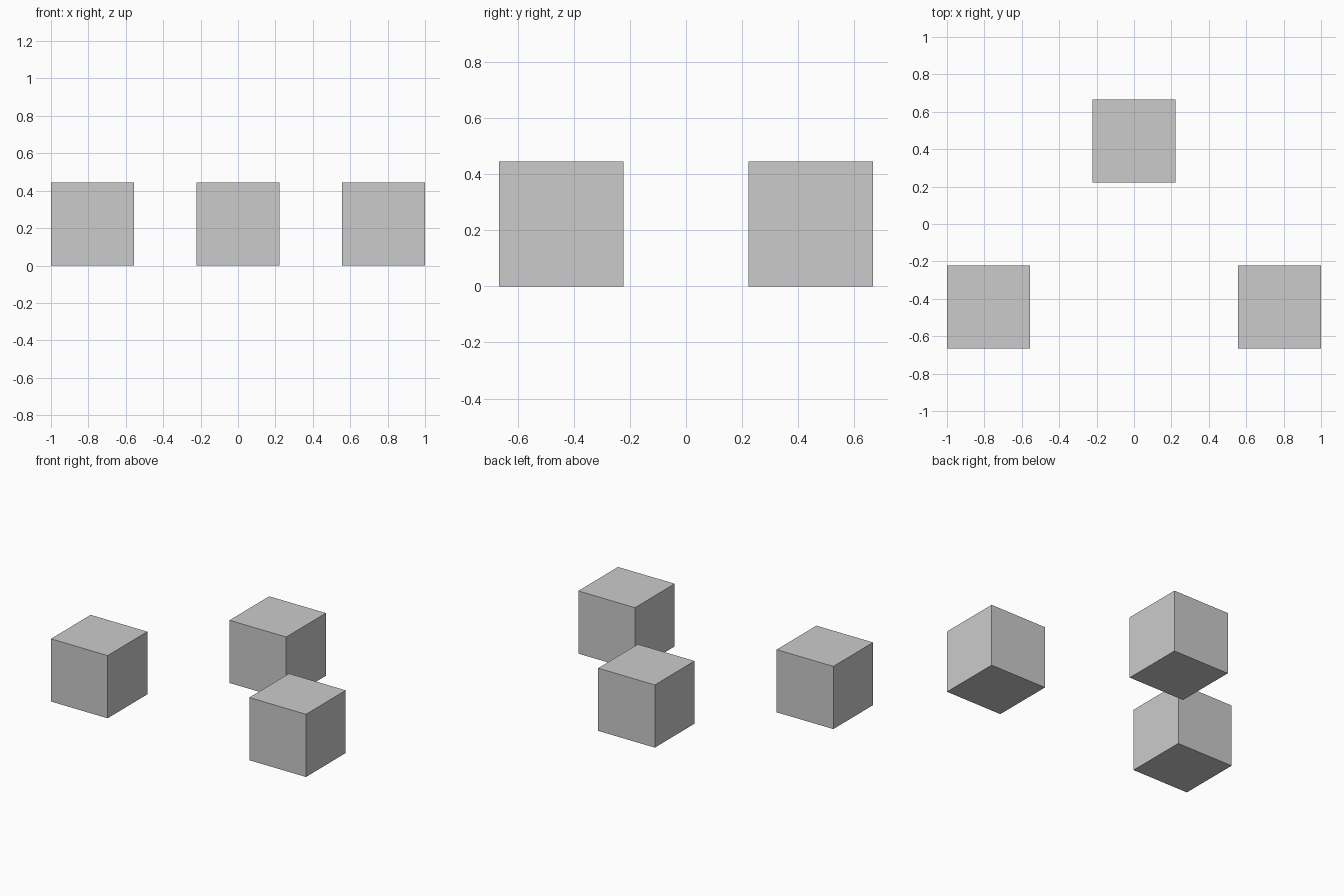
import bpy

if "Cube" in bpy.data.objects:
    bpy.data.objects.remove(bpy.data.objects["Cube"])

SIZE = 4 / 9  # cube edge length

# Three identical cubes arranged in a triangle
cubes = {
    "front_left_cube": (-7 / 9, -4 / 9),
    "front_right_cube": (7 / 9, -4 / 9),
    "back_cube": (0, 4 / 9),
}
for name, (x, y) in cubes.items():
    bpy.ops.mesh.primitive_cube_add(size=SIZE, location=(x, y, SIZE / 2))
    bpy.context.object.name = name
